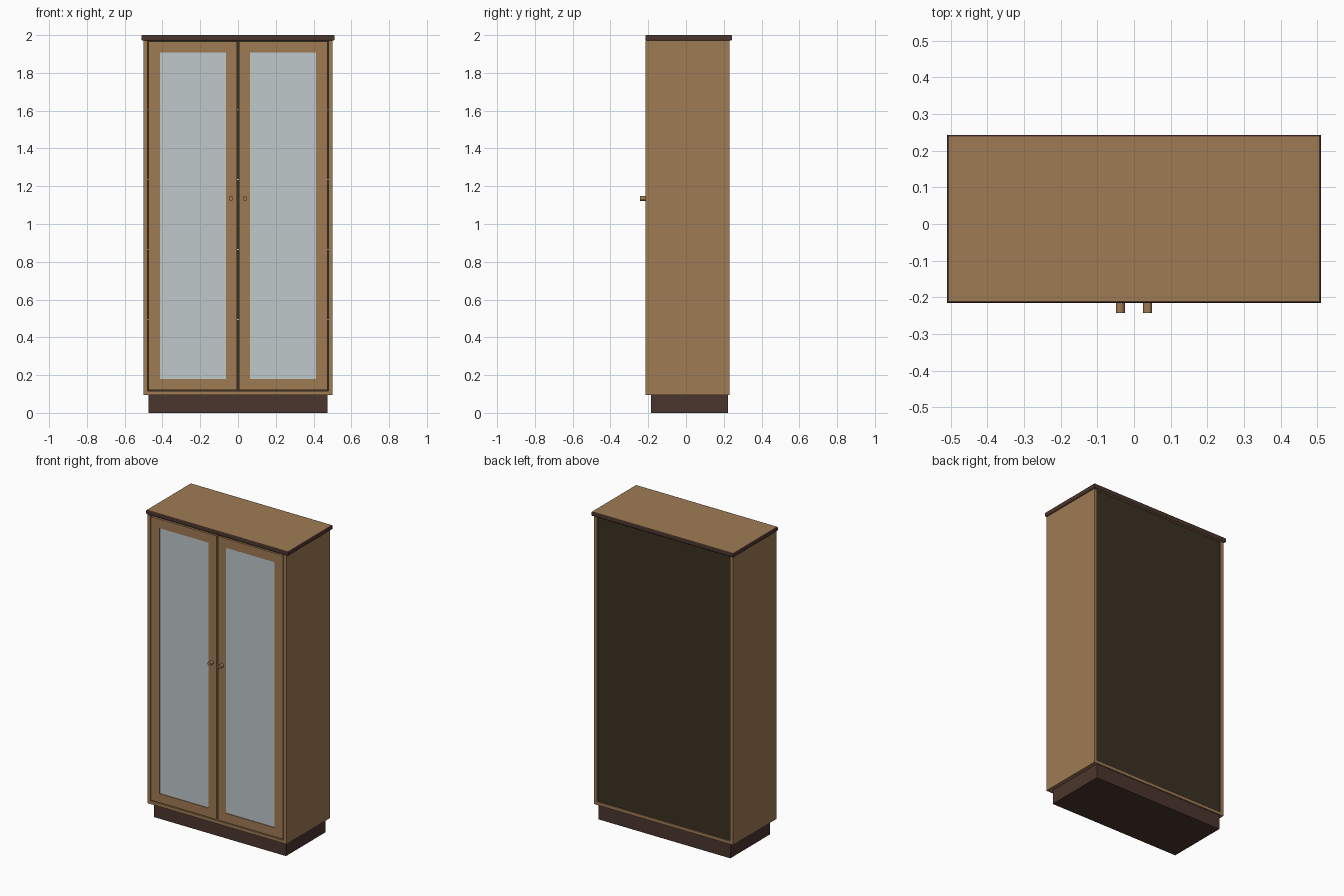
import bpy, bmesh, math
from mathutils import Matrix

if "Cube" in bpy.data.objects:
    bpy.data.objects.remove(bpy.data.objects["Cube"])


def material(name, hex_code):
    def lin(c):
        c /= 255
        return c / 12.92 if c <= 0.04045 else ((c + 0.055) / 1.055) ** 2.4
    m = bpy.data.materials.new(name)
    rgb = [lin(int(hex_code[i:i + 2], 16)) for i in (0, 2, 4)]
    m.diffuse_color = (*rgb, 1)
    m.use_nodes = True
    m.node_tree.nodes["Principled BSDF"].inputs["Base Color"].default_value = m.diffuse_color
    return m


WOOD = material("light wood", "9F7B53")
DARK = material("dark brown wood", "4B352D")
BACK = material("dark back board", "3A3023")
GLASS = material("pale glass", "BFC8CA")


def add_box(bm, x, y, z):
    """Box from (min, max) pairs."""
    size = [b - a for a, b in (x, y, z)]
    mid = [(a + b) / 2 for a, b in (x, y, z)]
    bmesh.ops.create_cube(bm, size=1, matrix=Matrix.Translation(mid) @ Matrix.Diagonal((*size, 1)))


def finish(name, bm, *mats):
    me = bpy.data.meshes.new(name)
    bm.to_mesh(me)
    bm.free()
    for m in mats:
        me.materials.append(m)
    ob = bpy.data.objects.new(name, me)
    bpy.context.collection.objects.link(ob)
    return ob


def box(name, mat, x, y, z):
    bm = bmesh.new()
    add_box(bm, x, y, z)
    return finish(name, bm, mat)


FRONT, REAR = -0.215, 0.23

# Plinth
box("plinth", DARK, (-0.475, 0.475), (-0.185, 0.223), (0, 0.095))

# Carcass: sides, floor, back board
for side, s in (("left", -1), ("right", 1)):
    box(side + "_side_panel", WOOD, sorted((s * 0.479, s * 0.5)), (FRONT, REAR), (0.095, 1.972))
box("bottom_panel", WOOD, (-0.479, 0.479), (FRONT, REAR), (0.095, 0.115))
box("back_board", BACK, (-0.479, 0.479), (0.216, 0.223), (0.115, 1.972))

# Top board with a rounded dark edge band
bm = bmesh.new()
add_box(bm, (-0.51, 0.51), (-0.215, 0.243), (1.972, 2.0))
rim = [e for e in bm.edges if abs(e.verts[0].co.z - e.verts[1].co.z) < 1e-4]
bmesh.ops.bevel(bm, geom=rim, offset=0.005, segments=3, profile=0.5, affect='EDGES')
bm.normal_update()
for f in bm.faces:
    f.material_index = 0 if abs(f.normal.z) > 0.99 else 1
finish("top_board", bm, WOOD, DARK)

# Glass shelves
for i in range(4):
    z = 0.495 + 0.37 * i
    box(f"shelf_{i + 1}", GLASS, (-0.479, 0.479), (-0.185, 0.216), (z - 0.005, z + 0.005))

# Doors: frame, glass pane and knob on each side
D0, D1 = FRONT, FRONT + 0.022
for side, s in (("left", -1), ("right", 1)):
    bm = bmesh.new()
    for a, b in ((0.006, 0.063), (0.413, 0.474)):
        add_box(bm, sorted((s * a, s * b)), (D0, D1), (0.121, 1.966))
    for z in ((0.121, 0.18), (1.907, 1.966)):
        add_box(bm, sorted((s * 0.063, s * 0.413)), (D0, D1), z)
    bmesh.ops.remove_doubles(bm, verts=bm.verts, dist=1e-5)
    finish(side + "_door_frame", bm, WOOD)
    box(side + "_door_glass", GLASS, sorted((s * 0.063, s * 0.413)), (D0 + 0.004, D1 - 0.004), (0.18, 1.907))

    bm = bmesh.new()
    bmesh.ops.create_cone(bm, cap_ends=True, segments=12, radius1=0.012, radius2=0.012, depth=0.03,
                          matrix=Matrix.Translation((s * 0.037, -0.228, 1.135)) @ Matrix.Rotation(math.pi / 2, 4, 'X'))
    finish(side + "_knob", bm, WOOD)
